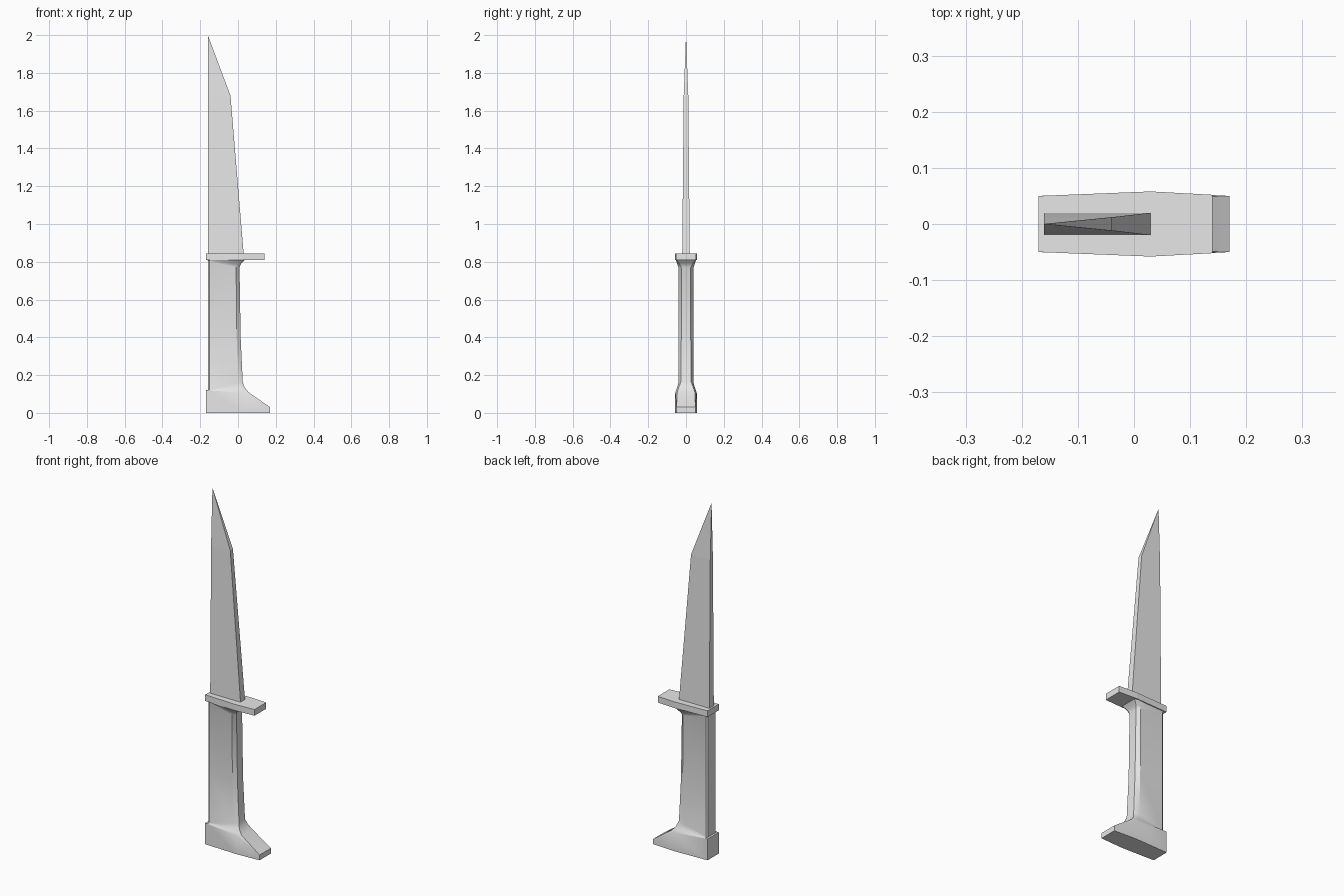
import bpy
import bmesh
import math

cube = bpy.data.objects.get("Cube")
if cube:
    bpy.data.objects.remove(cube, do_unlink=True)

grey = bpy.data.materials.new("plain_grey")
grey.use_nodes = True
grey.diffuse_color = (0.8, 0.8, 0.8, 1)
for node in grey.node_tree.nodes:
    if node.type == 'BSDF_PRINCIPLED':
        node.inputs["Base Color"].default_value = (0.8, 0.8, 0.8, 1)


def loft(name, levels, smooth=False):
    """Skin closed rings; each level lists the +y half, back to front."""
    bm = bmesh.new()
    rings = []
    for half in levels:
        ring = half + [(x, -y, z) for x, y, z in reversed(half)]
        rings.append([bm.verts.new(p) for p in ring])
    n = len(rings[0])
    for low, high in zip(rings, rings[1:]):
        for i in range(n):
            j = (i + 1) % n
            bm.faces.new((low[i], low[j], high[j], high[i]))
    bm.faces.new(rings[0])
    bm.faces.new(rings[-1])
    bmesh.ops.remove_doubles(bm, verts=bm.verts, dist=0.0002)
    bmesh.ops.recalc_face_normals(bm, faces=bm.faces)
    mesh = bpy.data.meshes.new(name)
    bm.to_mesh(mesh)
    bm.free()
    mesh.materials.append(grey)
    obj = bpy.data.objects.new(name, mesh)
    bpy.context.collection.objects.link(obj)
    if smooth:
        bpy.ops.object.select_all(action='DESELECT')
        obj.select_set(True)
        bpy.context.view_layer.objects.active = obj
        bpy.ops.object.shade_smooth_by_angle(angle=math.radians(30))
    return obj


def grip_level(back_z, flank, front):
    """Grip section with a narrow back bevel and a wide front bevel."""
    return [(-0.16, 0.033, back_z), (-0.152, 0.04, back_z), flank, front]


def flat_outline(outline, z):
    return [(x, y, z) for x, y in outline]


# Blade: slab with a straight spine and an angled point
loft("blade", [
    [(-0.16, 0.02, 0.84), (0.03, 0.02, 0.84)],
    [(-0.16, 0.012, 1.68), (-0.04, 0.012, 1.68)],
    [(-0.16, 0, 2), (-0.16, 0, 2)],
])

# Guard: thin plate, widest near the cutting edge
guard = [(-0.17, 0.05), (0.03, 0.058), (0.14, 0.052)]
loft("guard", [flat_outline(guard, z) for z in (0.81, 0.845)])

# Handle: pommel with a hooked toe, grip, and flare under the guard
pommel = [(-0.17, 0.05), (-0.16, 0.0505), (0.03, 0.057), (0.17, 0.05)]
loft("handle", [
    flat_outline(pommel, 0),
    [(x, y, z) for (x, y), z in zip(pommel, (0.12, 0.12, 0.105, 0.03))],
    [(-0.165, 0.04, 0.12), (-0.154, 0.045, 0.12),
     (0.015, 0.051, 0.122), (0.055, 0.047, 0.11)],
    grip_level(0.121, (0.008, 0.045, 0.14), (0.035, 0.038, 0.135)),
    grip_level(0.123, (0, 0.04, 0.16), (0.025, 0.027, 0.165)),
    grip_level(0.4, (-0.007, 0.04, 0.4), (0.014, 0.025, 0.4)),
    grip_level(0.805, (-0.01, 0.04, 0.77), (0.008, 0.025, 0.77)),
    grip_level(0.807, (-0.005, 0.045, 0.785), (0.016, 0.035, 0.79)),
    [(-0.165, 0.045, 0.812), (-0.152, 0.049, 0.812),
     (0.02, 0.055, 0.812), (0.04, 0.05, 0.812)],
], smooth=True)
